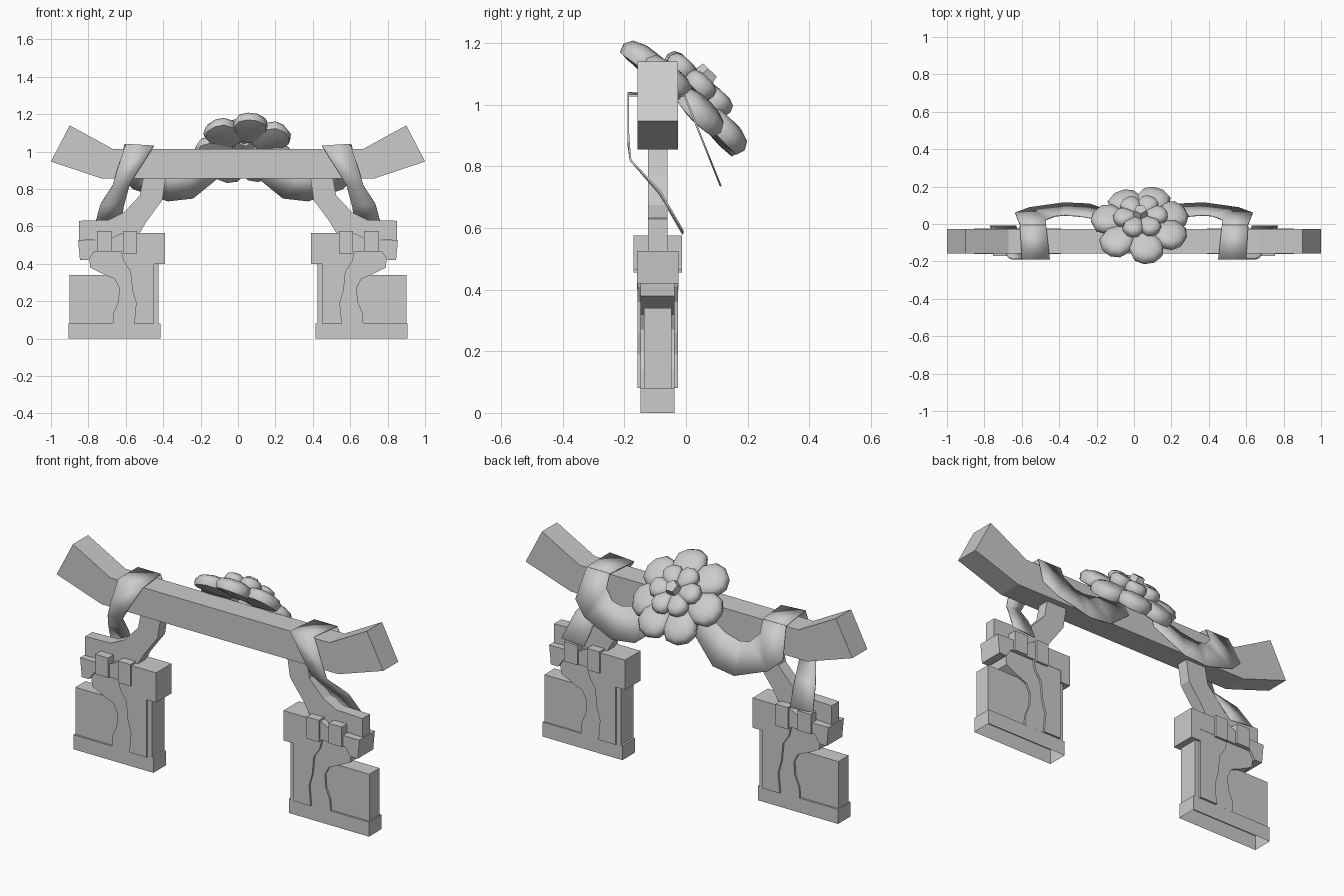
import bpy, bmesh, math
from mathutils import Vector, Matrix

cube = bpy.data.objects.get("Cube")
if cube:
    bpy.data.objects.remove(cube, do_unlink=True)

MID_Y = -0.092

stone = bpy.data.materials.new("plain grey")
stone.use_nodes = True
GREY = (0.6, 0.6, 0.6, 1)
stone.diffuse_color = GREY
stone.node_tree.nodes["Principled BSDF"].inputs["Base Color"].default_value = GREY


def finish(name, bm, smooth=None):
    bmesh.ops.recalc_face_normals(bm, faces=bm.faces)
    mesh = bpy.data.meshes.new(name)
    bm.to_mesh(mesh)
    bm.free()
    mesh.materials.append(stone)
    obj = bpy.data.objects.new(name, mesh)
    bpy.context.collection.objects.link(obj)
    if smooth:
        bpy.ops.object.select_all(action='DESELECT')
        obj.select_set(True)
        bpy.context.view_layer.objects.active = obj
        bpy.ops.object.shade_smooth_by_angle(angle=math.radians(smooth))
    return obj


def prism(name, outline, half, side=1, open_bottom=False):
    """Front outline (x, z) extruded evenly about the middle depth."""
    bm = bmesh.new()
    face = bm.faces.new([bm.verts.new((side * x, MID_Y - half, z)) for x, z in outline])
    out = bmesh.ops.extrude_face_region(bm, geom=[face])
    verts = [g for g in out["geom"] if isinstance(g, bmesh.types.BMVert)]
    bmesh.ops.translate(bm, verts=verts, vec=(0, 2 * half, 0))
    bmesh.ops.recalc_face_normals(bm, faces=bm.faces)
    if open_bottom:
        low = [f for f in bm.faces if f.normal.z < -0.9]
        bmesh.ops.delete(bm, geom=low, context='FACES_ONLY')
    return finish(name, bm)


def box(x0, x1, z0, z1):
    return [(x0, z0), (x1, z0), (x1, z1), (x0, z1)]


def ribbon(name, inner, outer, side):
    """Thin sheet between two edge paths."""
    bm = bmesh.new()
    rows = [[bm.verts.new((side * p[0], p[1], p[2])) for p in pair]
            for pair in zip(inner, outer)]
    for a, b in zip(rows, rows[1:]):
        bm.faces.new((a[0], a[1], b[1], b[0]))
    obj = finish(name, bm, 35)
    mod = obj.modifiers.new("thickness", 'SOLIDIFY')
    mod.thickness = 0.006
    mod.offset = 0
    return obj


# Beam with raised ends
half_beam = [(0.69, 0.855), (0.725, 0.855), (1.0, 0.947), (0.9, 1.14), (0.67, 1.015)]
prism("beam", half_beam + [(-x, z) for x, z in reversed(half_beam)], 0.066)

# Outlines of one leg
strut = [(0.385, 0.87), (0.405, 0.74), (0.49, 0.625), (0.54, 0.54), (0.85, 0.525),
         (0.85, 0.63), (0.69, 0.635), (0.61, 0.675), (0.525, 0.765), (0.505, 0.87)]
cap = [(0.39, 0.4), (0.45, 0.4), (0.45, 0.465), (0.77, 0.465), (0.8, 0.42),
       (0.845, 0.42), (0.855, 0.525), (0.7, 0.525), (0.62, 0.565), (0.39, 0.565)]
body = [(0.425, 0.08), (0.67, 0.08), (0.665, 0.14), (0.64, 0.2), (0.635, 0.27),
        (0.66, 0.32), (0.71, 0.34), (0.79, 0.38), (0.8, 0.47), (0.425, 0.47)]
panel = [(0.45, 0.08), (0.555, 0.08), (0.545, 0.19), (0.565, 0.26), (0.575, 0.36),
         (0.61, 0.41), (0.625, 0.47), (0.45, 0.47)]

# Strap edges: over the beam, down the front, tucked behind the leg
strap_in = [(0.47, -0.005, 1.03), (0.45, -0.188, 1.03), (0.55, -0.187, 0.87),
            (0.58, -0.18, 0.82), (0.61, -0.085, 0.71), (0.63, -0.01, 0.58)]
strap_out = [(0.61, -0.005, 1.03), (0.6, -0.188, 1.04), (0.65, -0.187, 0.89),
             (0.67, -0.18, 0.82), (0.735, -0.085, 0.72), (0.77, -0.01, 0.59)]

# Hanging loop edges, on a plane leaning backwards
loop_in = [(0.47, 1.03), (0.47, 0.96), (0.42, 0.91), (0.36, 0.9), (0.27, 0.92), (0.1, 1.0)]
loop_out = [(0.61, 1.03), (0.635, 0.87), (0.56, 0.8), (0.375, 0.735), (0.24, 0.75), (0.08, 0.88)]


def lean(path):
    return [(x, -0.005 + (1.03 - z) * 0.4, z) for x, z in path]


for side, word in ((1, "left"), (-1, "right")):
    prism(word + "_base", box(0.415, 0.905, 0, 0.08), 0.055, side, True)
    prism(word + "_lower_block", box(0.45, 0.9, 0.08, 0.34), 0.045, side)
    prism(word + "_leg_body", body, 0.0552, side)
    prism(word + "_leg_panel", panel, 0.066, side)
    prism(word + "_cap", cap, 0.0675, side)
    prism(word + "_outer_buckle", box(0.675, 0.755, 0.465, 0.575), 0.079, side)
    prism(word + "_inner_buckle", box(0.54, 0.615, 0.455, 0.575), 0.079, side)
    prism(word + "_strut", strut, 0.032, side)
    ribbon(word + "_strap", strap_in, strap_out, side)
    ribbon(word + "_loop", lean(loop_in), lean(loop_out), side)

# Flower frame: tilted up and back
normal = Vector((0, 0.68, 0.73)).normalized()
up = Vector((0, -0.73, 0.68)).normalized()
center = Vector((0.035, 0.005, 1.03))


def petal(name, angle, start, length, width, height, tilt, thick):
    """Puffy petal with an angular tip, domed above and below its rim."""
    a = math.radians(angle)
    out = up * math.cos(a) + Vector((1, 0, 0)) * math.sin(a)
    across = normal.cross(out)
    rim = [(0, 0.2), (0.55, 0.5), (0.85, 0.42), (1, 0.16)]
    rim = rim + [(u, -v) for u, v in reversed(rim)]
    bm = bmesh.new()

    def ring(scale, lift):
        verts = []
        for u, v in rim:
            u = 0.55 + (u - 0.55) * scale
            bend = height + tilt * u - 0.25 * thick * u * u
            p = center + out * (start + length * u) + across * (width * v * scale)
            verts.append(bm.verts.new(p + normal * (bend + lift)))
        return verts

    rings = [ring(0.5, -thick * 0.5), ring(0.9, -thick * 0.4), ring(1, 0),
             ring(0.85, thick * 0.35), ring(0.45, thick * 0.5)]
    for r, s in zip(rings, rings[1:]):
        for i in range(len(r)):
            j = (i + 1) % len(r)
            bm.faces.new((r[i], r[j], s[j], s[i]))
    bm.faces.new(rings[0])
    bm.faces.new(rings[-1])
    finish(name, bm, 50)


for i, angle in enumerate((10, 62, 112, 158, 207, 260, 315)):
    petal(f"outer_petal_{i + 1}", angle, 0.05, 0.215, 0.19, 0.0, 0.015 * (i % 2), 0.075)
for i in range(6):
    petal(f"inner_petal_{i + 1}", 35 + 60 * i, 0.02, 0.125, 0.115, 0.05, 0.02, 0.06)

# Flower centre
bm = bmesh.new()
bmesh.ops.create_cone(bm, cap_ends=True, segments=5, radius1=0.05, radius2=0.034, depth=0.07)
turn = normal.to_track_quat('Z', 'Y').to_matrix().to_4x4()
spot = center + normal * 0.075
bmesh.ops.transform(bm, verts=bm.verts, matrix=Matrix.Translation(spot) @ turn)
finish("flower_centre", bm)
